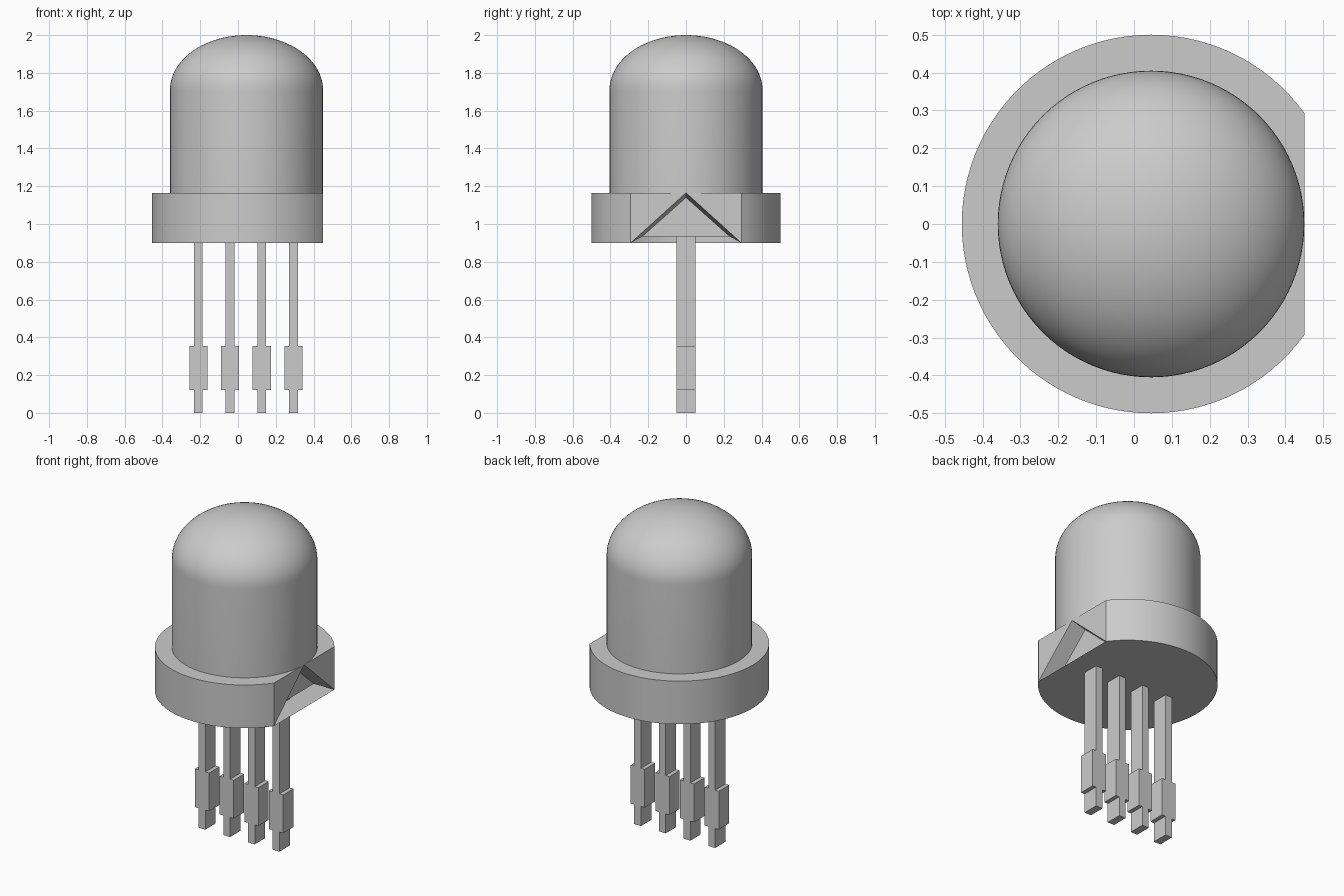
import bpy, bmesh
from math import sin, cos, pi, atan2

if "Cube" in bpy.data.objects:
    bpy.data.objects.remove(bpy.data.objects["Cube"])

CX = 0.045            # axis of lens and flange
FLAT_X = 0.45         # flat side of the flange
Z0, Z1 = 0.90, 1.165  # flange bottom and top


def finish(name, bm, smooth=None):
    bmesh.ops.recalc_face_normals(bm, faces=bm.faces[:])
    me = bpy.data.meshes.new(name)
    bm.to_mesh(me)
    bm.free()
    ob = bpy.data.objects.new(name, me)
    bpy.context.collection.objects.link(ob)
    if smooth:
        bpy.ops.object.select_all(action='DESELECT')
        ob.select_set(True)
        bpy.context.view_layer.objects.active = ob
        bpy.ops.object.shade_smooth_by_angle(angle=smooth)
    return ob


# Lens: cylinder with an elliptical dome, spun round the axis
bm = bmesh.new()
R, DOME_Z, SEG, RINGS = 0.405, 1.71, 96, 20
profile = [(R, Z1)] + [(R * cos(i * pi / 2 / RINGS), DOME_Z + 0.29 * sin(i * pi / 2 / RINGS))
                       for i in range(RINGS)] + [(0, 2.0)]
vs = [bm.verts.new((CX + r, 0, z)) for r, z in profile]
es = [bm.edges.new(p) for p in zip(vs, vs[1:])]
bmesh.ops.spin(bm, geom=vs + es, cent=(CX, 0, 0), axis=(0, 0, 1), angle=2 * pi, steps=SEG)
bmesh.ops.remove_doubles(bm, verts=bm.verts[:], dist=1e-4)
finish("lens", bm, 0.6)

# Flange: disc with one flat side
bm = bmesh.new()
HALF = 0.293
a0 = atan2(HALF, FLAT_X - CX)
N = 80
arc = [(CX + 0.5 * cos(a0 + (2 * pi - 2 * a0) * i / N),
        0.5 * sin(a0 + (2 * pi - 2 * a0) * i / N)) for i in range(N + 1)]
low = [bm.verts.new((x, y, Z0)) for x, y in arc]
top = [bm.verts.new((x, y, Z1)) for x, y in arc]
apex = bm.verts.new((FLAT_X, 0, Z1))
for i in range(N):
    bm.faces.new((low[i], low[i + 1], top[i + 1], top[i]))
bm.faces.new(low)
bm.faces.new(top + [apex])
# Triangular recess in the flat side, open along its lower edge
depth_x = FLAT_X - 0.095
tip = bm.verts.new((depth_x, 0, 1.14))
inner = []
for k, sgn in ((0, 1), (-1, -1)):
    corner = bm.verts.new((depth_x, sgn * 0.23, 0.935))
    inner.append(corner)
    bm.faces.new((top[k], apex, low[k]))
    bm.faces.new((apex, tip, corner, low[k]))
bm.faces.new((tip, *inner))
finish("flange", bm, 0.4)

# Pins: flat strips with a wider shoulder, extruded in depth
half = [(0.023, 0), (0.023, 0.12), (0.048, 0.12), (0.048, 0.355), (0.023, 0.355), (0.023, 0.95)]
outline = half + [(-x, z) for x, z in reversed(half)]
for i in range(4):
    px = -0.21 + 0.168 * i
    bm = bmesh.new()
    face = bm.faces.new([bm.verts.new((px + x, -0.05, z)) for x, z in outline])
    ext = bmesh.ops.extrude_face_region(bm, geom=[face], use_keep_orig=True)
    moved = [g for g in ext['geom'] if isinstance(g, bmesh.types.BMVert)]
    bmesh.ops.translate(bm, verts=moved, vec=(0, 0.1, 0))
    finish(f"pin_{i + 1}", bm)
